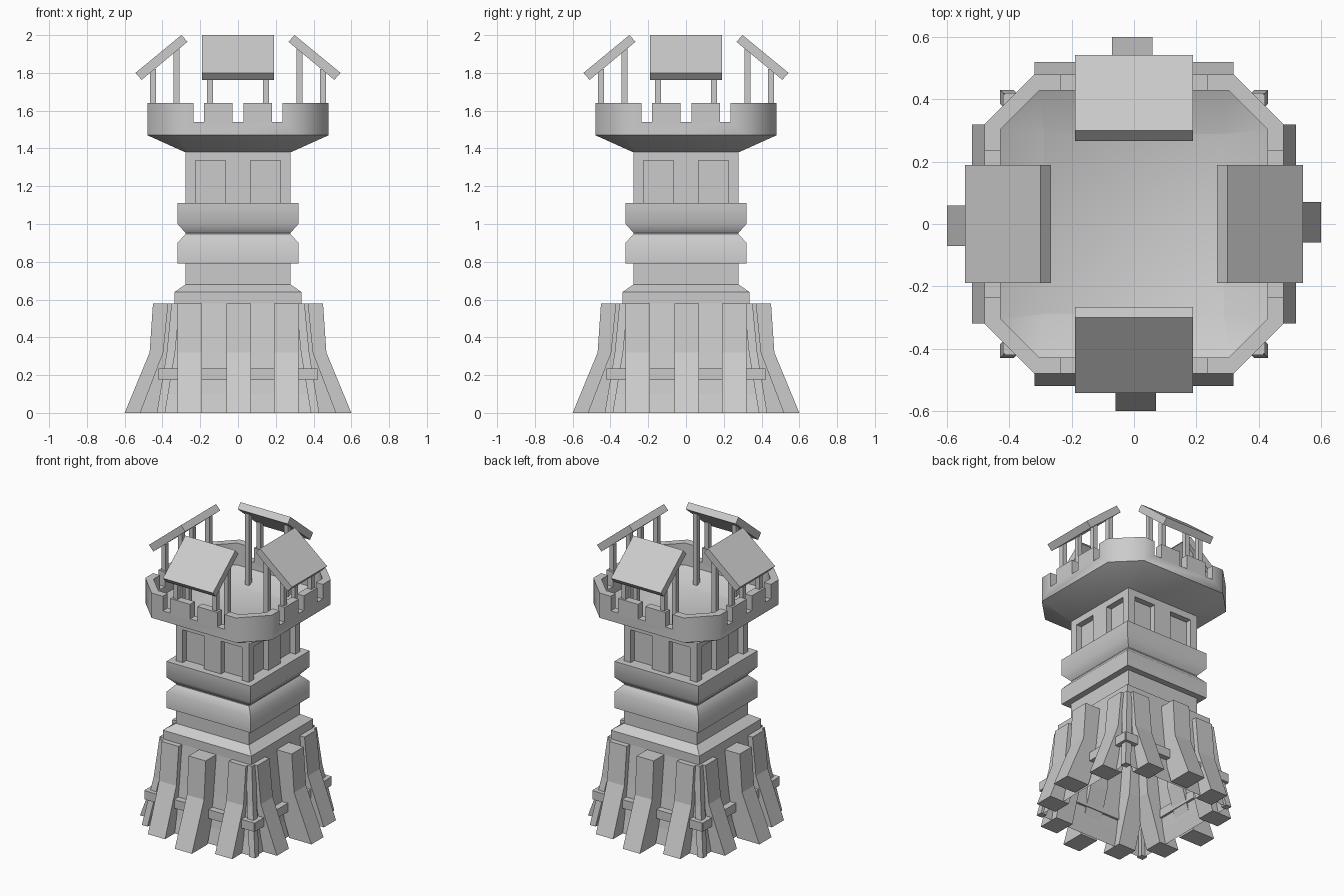
import bpy, bmesh, math
from mathutils import Matrix

if "Cube" in bpy.data.objects:
    bpy.data.objects.remove(bpy.data.objects["Cube"])


def finish(name, bm, turns=1, smooth=None):
    """Repeat the mesh around z in quarter turns and make it an object."""
    base = bm.verts[:] + bm.edges[:] + bm.faces[:]
    for k in range(1, turns):
        d = bmesh.ops.duplicate(bm, geom=base)["geom"]
        vs = [g for g in d if isinstance(g, bmesh.types.BMVert)]
        bmesh.ops.rotate(bm, verts=vs, matrix=Matrix.Rotation(k * math.pi / 2, 3, 'Z'))
    bmesh.ops.recalc_face_normals(bm, faces=bm.faces)
    me = bpy.data.meshes.new(name)
    bm.to_mesh(me)
    bm.free()
    ob = bpy.data.objects.new(name, me)
    bpy.context.collection.objects.link(ob)
    if smooth:
        shade(ob, smooth)
    return ob


def shade(ob, angle):
    bpy.ops.object.select_all(action='DESELECT')
    ob.select_set(True)
    bpy.context.view_layer.objects.active = ob
    bpy.ops.object.shade_smooth_by_angle(angle=math.radians(angle))


def loft(bm, rings, bottom=True, top=True):
    """Skin a list of closed point rings."""
    rs = [[bm.verts.new(p) for p in r] for r in rings]
    n = len(rs[0])
    for a, b in zip(rs, rs[1:]):
        for i in range(n):
            j = (i + 1) % n
            bm.faces.new((a[i], a[j], b[j], b[i]))
    if bottom:
        bm.faces.new(rs[0][::-1])
    if top:
        bm.faces.new(rs[-1])


def square(h, z, cx=0, cy=0):
    return [(cx + x * h, cy + y * h, z) for x, y in ((-1, -1), (1, -1), (1, 1), (-1, 1))]


def octagon(h, c, z):
    return [(-c, -h, z), (c, -h, z), (h, -c, z), (h, c, z),
            (c, h, z), (-c, h, z), (-h, c, z), (-h, -c, z)]


def prism(bm, profile, x0, x1):
    """Extrude a (distance to the front, z) profile along x."""
    loft(bm, [[(x, -d, z) for d, z in profile] for x in (x0, x1)])


def box(bm, x0, x1, d0, d1, z0, z1):
    prism(bm, [(d0, z0), (d1, z0), (d1, z1), (d0, z1)], x0, x1)


def cut(ob, cutter):
    m = ob.modifiers.new("cut", 'BOOLEAN')
    m.operation, m.solver, m.object = 'DIFFERENCE', 'EXACT', cutter
    bpy.context.view_layer.objects.active = ob
    bpy.ops.object.modifier_apply(modifier=m.name)
    bpy.data.objects.remove(cutter)


# flared base, open underneath
bm = bmesh.new()
loft(bm, [square(h, z) for h, z in
          ((.415, 0), (.395, .1), (.365, .32), (.336, .58), (.336, .64), (.278, .68))], bottom=False, top=False)
finish("base_wall", bm)

# thin posts on the base corners
bm = bmesh.new()
loft(bm, [square(.022, z, c, -c) for c, z in ((.408, 0), (.355, .32), (.33, .58))])
finish("corner_post", bm, 4)

# buttresses: one deep in the middle, two shallower beside it
bm = bmesh.new()
prism(bm, [(.43, 0), (.60, 0), (.468, .32), (.45, .58), (.31, .58), (.33, .32)], -.06, .07)
for x in (-.32, .19):
    prism(bm, [(.37, 0), (.52, 0), (.398, .32), (.372, .58), (.25, .58), (.27, .32)], x, x + .13)
finish("buttress", bm, 4)

# horizontal rail tying the buttresses together
bm = bmesh.new()
box(bm, -.415, .415, .37, .42, .175, .235)
finish("base_rail", bm, 4)

# shaft with recessed panels
bm = bmesh.new()
loft(bm, [square(.278, .68), square(.278, 1.40)])
shaft = finish("shaft", bm)
bm = bmesh.new()
for x in (-.225, .065):
    box(bm, x, x + .16, .238, .4, 1.09, 1.335)
cut(shaft, finish("panel_cutter", bm, 4))

# double collar with a groove
bm = bmesh.new()
loft(bm, [square(h, z) for h, z in
          ((.32, .79), (.32, .90), (.275, .95), (.32, 1.0), (.32, 1.11))])
finish("collar", bm, smooth=50)

# platform with parapet
bm = bmesh.new()
loft(bm, [octagon(*r) for r in
          ((.28, .278, 1.38), (.48, .32, 1.47), (.48, .32, 1.64),
           (.428, .305, 1.64), (.428, .305, 1.49), (.29, .288, 1.43))])
platform = finish("platform", bm)
for turn in (0, 1):
    bm = bmesh.new()
    for x in (-.207, 0, .207):
        box(bm, x - .028, x + .028, -.7, .7, 1.54, 1.75)
    if turn:
        bmesh.ops.rotate(bm, verts=bm.verts, matrix=Matrix.Rotation(math.pi / 2, 3, 'Z'))
    cut(platform, finish("notch_cutter", bm))
shade(platform, 50)

# sloping shelter roofs
bm = bmesh.new()
prism(bm, [(.543, 1.80), (.51, 1.763), (.267, 1.965), (.30, 2.0)], -.19, .19)
finish("shelter_roof", bm, 4)

# roof posts
bm = bmesh.new()
for x in (-.148, .148):
    box(bm, x - .016, x + .016, .434, .466, 1.60, 1.82)
    box(bm, x - .016, x + .016, .31, .342, 1.43, 1.93)
finish("shelter_post", bm, 4)
